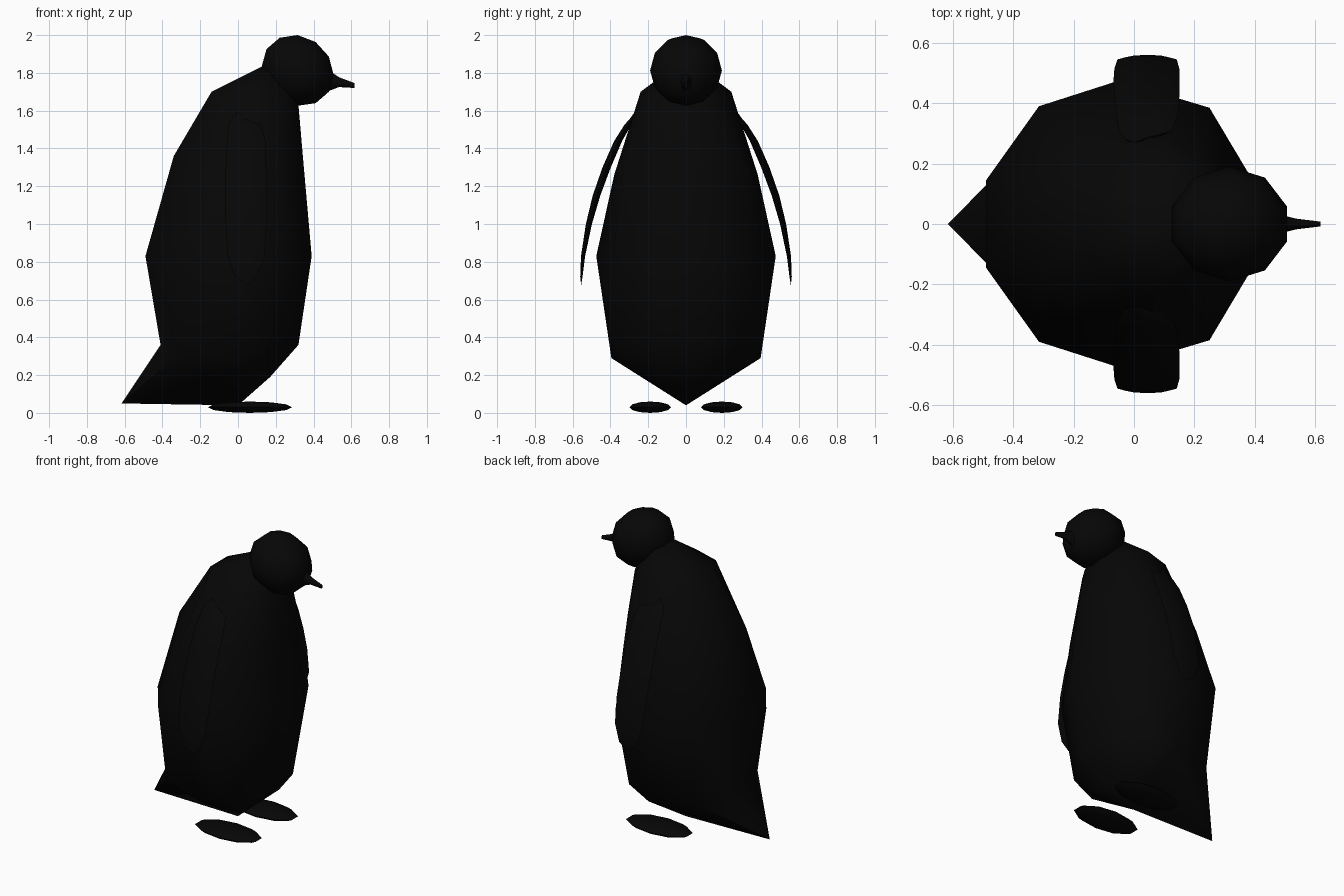
import bpy, bmesh, math
from mathutils import Matrix

if "Cube" in bpy.data.objects:
    bpy.data.objects.remove(bpy.data.objects["Cube"])

black = bpy.data.materials.new("near_black")
black.diffuse_color = (0.0019, 0.0019, 0.0019, 1)
black.use_nodes = True
black.node_tree.nodes["Principled BSDF"].inputs["Base Color"].default_value = black.diffuse_color


def finish(name, bm, angle=60):
    """Turn a bmesh into a smooth, single-colour object."""
    bmesh.ops.remove_doubles(bm, verts=bm.verts[:], dist=0.0005)
    bmesh.ops.recalc_face_normals(bm, faces=bm.faces[:])
    me = bpy.data.meshes.new(name)
    bm.to_mesh(me)
    bm.free()
    me.materials.append(black)
    ob = bpy.data.objects.new(name, me)
    bpy.context.collection.objects.link(ob)
    bpy.ops.object.select_all(action='DESELECT')
    ob.select_set(True)
    bpy.context.view_layer.objects.active = ob
    bpy.ops.object.shade_smooth_by_angle(angle=math.radians(angle))
    return ob


def loft(bm, rings, start=None, end=None):
    """Skin a list of point rings, closing the ends with a fan or a flat cap."""
    vs = [[bm.verts.new(p) for p in r] for r in rings]
    n = len(vs[0])
    for a, b in zip(vs, vs[1:]):
        for i in range(n):
            j = (i + 1) % n
            bm.faces.new((a[i], a[j], b[j], b[i]))
    for ring, tip in ((vs[0], start), (vs[-1], end)):
        if tip is None:
            bm.faces.new(ring)
        else:
            t = bm.verts.new(tip)
            for i in range(n):
                bm.faces.new((ring[i], ring[(i + 1) % n], t))


# Body with tail: half rings from back to front, mirrored across y
TAIL, KEEL = (-0.617, 0, 0.05), (0, 0, 0.04)
HALF_RINGS = [
    [TAIL, TAIL, KEEL, (0.17, 0.19, 0.19), (0.17, 0.07, 0.19)],
    [(-0.41, 0.13, 0.36), (-0.31, 0.31, 0.31), (0.0, 0.395, 0.29),
     (0.15, 0.385, 0.36), (0.32, 0.12, 0.36)],
    [(-0.49, 0.145, 0.83), (-0.315, 0.39, 0.83), (-0.05, 0.475, 0.83),
     (0.25, 0.385, 0.83), (0.39, 0.15, 0.83)],
    [(-0.34, 0.13, 1.36), (-0.22, 0.32, 1.23), (-0.02, 0.38, 1.26),
     (0.22, 0.34, 1.26), (0.345, 0.12, 1.34)],
    [(-0.14, 0.09, 1.70), (-0.08, 0.20, 1.69), (0.09, 0.24, 1.70),
     (0.24, 0.20, 1.65), (0.32, 0.08, 1.63)]]
bm = bmesh.new()
loft(bm, [h + [(x, -y, z) for x, y, z in reversed(h)] for h in HALF_RINGS],
     start=KEEL, end=(0.22, 0, 1.88))
finish("body", bm)

# Head: ten-sided ball, leaning slightly down at the face
lean = Matrix.Identity(4)
lean[2][0] = -0.12
bm = bmesh.new()
bmesh.ops.create_uvsphere(
    bm, u_segments=10, v_segments=6, radius=1,
    matrix=Matrix.Translation((0.316, 0, 1.813)) @ lean
    @ Matrix.Diagonal((0.2, 0.19, 0.187, 1)))
finish("head", bm)

# Beak: (x, centre z, half width, half height)
bm = bmesh.new()
loft(bm, [[(x, w * math.cos(k * math.pi / 4), z + h * math.sin(k * math.pi / 4))
           for k in range(8)]
          for x, z, w, h in [(0.47, 1.76, 0.035, 0.06), (0.535, 1.751, 0.018, 0.026),
                             (0.617, 1.733, 0.008, 0.013)]])
finish("beak", bm)

# Flippers: thin lens sections (z, y, back x, front x, half thickness)
SECTIONS = [(1.555, 0.285, -0.035, 0.04, 0.014), (1.525, 0.308, -0.05, 0.125, 0.018),
            (1.44, 0.359, -0.058, 0.145, 0.021), (1.30, 0.420, -0.065, 0.15, 0.022),
            (1.15, 0.474, -0.068, 0.15, 0.020), (1.00, 0.514, -0.065, 0.15, 0.016),
            (0.83, 0.545, -0.055, 0.142, 0.011), (0.72, 0.554, -0.015, 0.105, 0.006)]
for side, label in ((-1, "right"), (1, "left")):
    bm = bmesh.new()
    rings = []
    for z, y, x0, x1, t in SECTIONS:
        m, h = (x0 + x1) / 2, (x1 - x0) / 2
        rings.append([(m + h * math.cos(k * math.pi / 4),
                       side * (y + t * math.sin(k * math.pi / 4)), z)
                      for k in range(8)])
    loft(bm, rings, start=(0, side * 0.27, 1.595), end=(0.05, side * 0.555, 0.675))
    finish(label + "_flipper", bm)

    # Feet: flat ovals
    bm = bmesh.new()
    bmesh.ops.create_uvsphere(
        bm, u_segments=10, v_segments=6, radius=1,
        matrix=Matrix.Translation((0.063, side * 0.19, 0.03))
        @ Matrix.Diagonal((0.234, 0.11, 0.03, 1)))
    finish(label + "_foot", bm)
